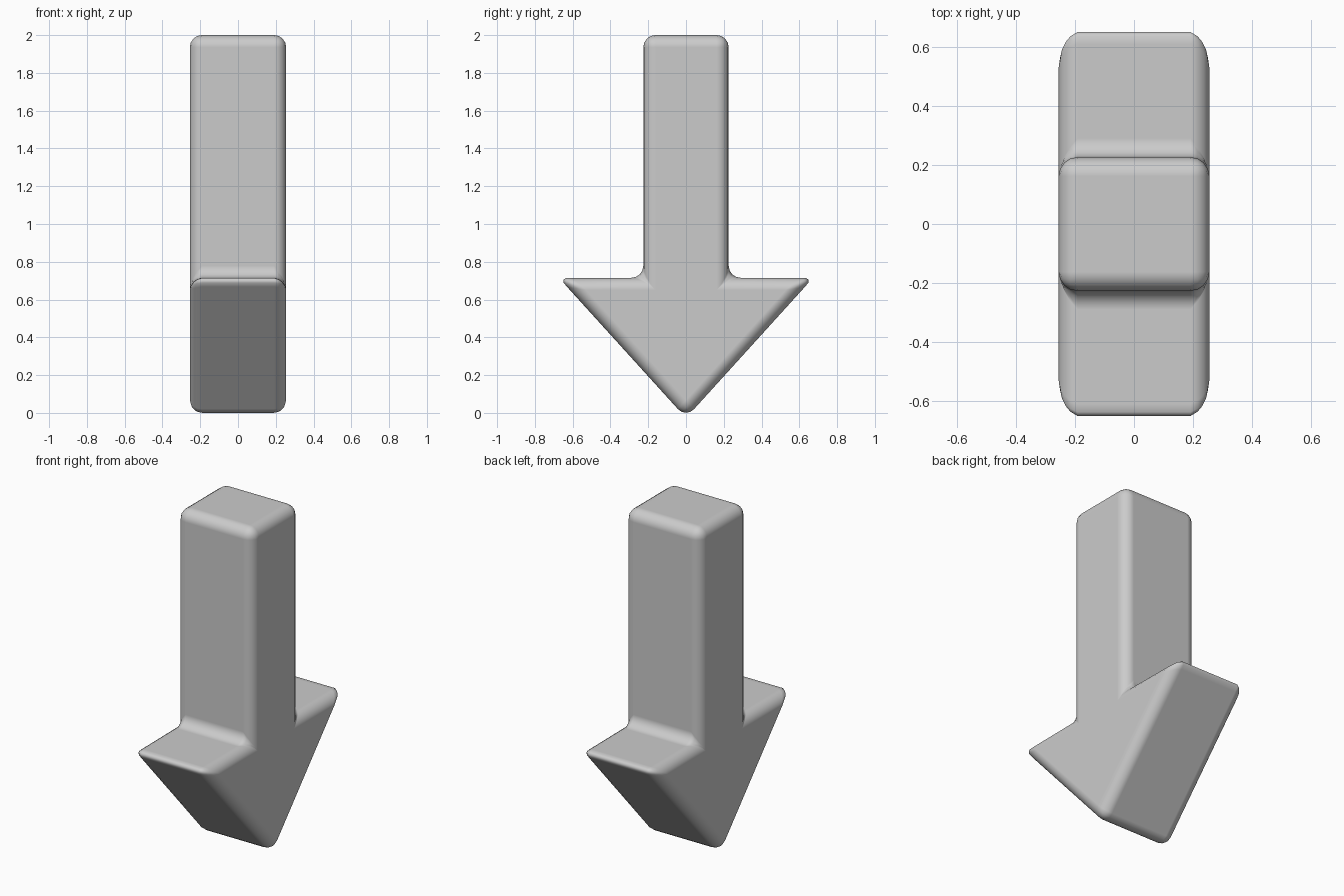
import bpy, bmesh

if "Cube" in bpy.data.objects:
    bpy.data.objects.remove(bpy.data.objects["Cube"])

HALF_DEPTH = 0.255
# Right half of the arrow outline (y, z), from top to the point below
right = [(0.226, 2.0), (0.226, 0.715), (0.673, 0.715)]
outline = right + [(0.0, -0.027)] + [(-y, z) for y, z in reversed(right)]

# Down-pointing arrow: extruded outline
bm = bmesh.new()
face = bm.faces.new([bm.verts.new((-HALF_DEPTH, y, z)) for y, z in outline])
ext = bmesh.ops.extrude_face_region(bm, geom=[face])
moved = [g for g in ext["geom"] if isinstance(g, bmesh.types.BMVert)]
bmesh.ops.translate(bm, verts=moved, vec=(2 * HALF_DEPTH, 0, 0))
bmesh.ops.recalc_face_normals(bm, faces=bm.faces)
mesh = bpy.data.meshes.new("down_arrow")
bm.to_mesh(mesh)
bm.free()
arrow = bpy.data.objects.new("down_arrow", mesh)
bpy.context.collection.objects.link(arrow)

# Smooth rounded edges
for p in mesh.polygons:
    p.use_smooth = True
bevel = arrow.modifiers.new("rounded_edges", 'BEVEL')
bevel.width = 0.064
bevel.segments = 4
bevel.limit_method = 'ANGLE'
bevel.harden_normals = True
